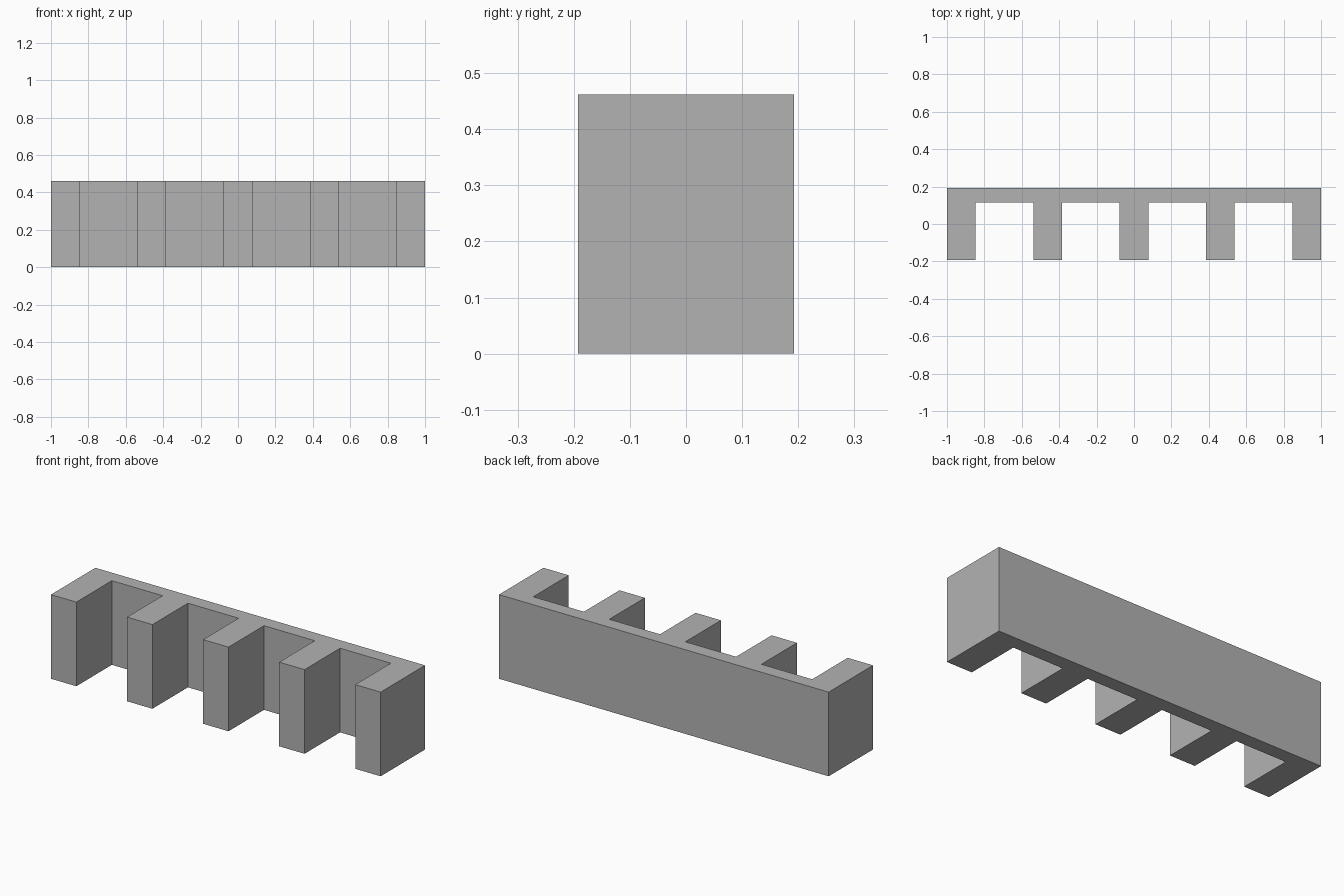
import bpy
import bmesh

if "Cube" in bpy.data.objects:
    bpy.data.objects.remove(bpy.data.objects["Cube"], do_unlink=True)

U = 1 / 13                      # module that every dimension follows
TEETH, TOOTH, PITCH = 5, 2 * U, 6 * U
DEPTH, BACK, HEIGHT = 5 * U, U, 6 * U

grey = bpy.data.materials.new("plain grey")
grey.use_nodes = True
colour = (0.45, 0.45, 0.45, 1)
grey.diffuse_color = colour
grey.node_tree.nodes["Principled BSDF"].inputs["Base Color"].default_value = colour

# Comb outline: straight back edge, then the teeth along the front
front, back = -DEPTH / 2, DEPTH / 2
root = back - BACK
outline = [(1, back), (-1, back)]
for i in range(TEETH):
    left = -1 + i * PITCH
    right = left + TOOTH
    if i > 0:
        outline.append((left, root))
    outline += [(left, front), (right, front)]
    if i < TEETH - 1:
        outline.append((right, root))

# Extrude the outline upward into one solid
bm = bmesh.new()
base = bm.faces.new([bm.verts.new((x, y, 0)) for x, y in outline])
top = bmesh.ops.extrude_face_region(bm, geom=[base], use_keep_orig=True)["geom"]
bmesh.ops.translate(bm, vec=(0, 0, HEIGHT),
                    verts=[v for v in top if isinstance(v, bmesh.types.BMVert)])
bmesh.ops.recalc_face_normals(bm, faces=bm.faces)

mesh = bpy.data.meshes.new("comb_block")
bm.to_mesh(mesh)
bm.free()
mesh.materials.append(grey)
bpy.context.collection.objects.link(bpy.data.objects.new("comb_block", mesh))
